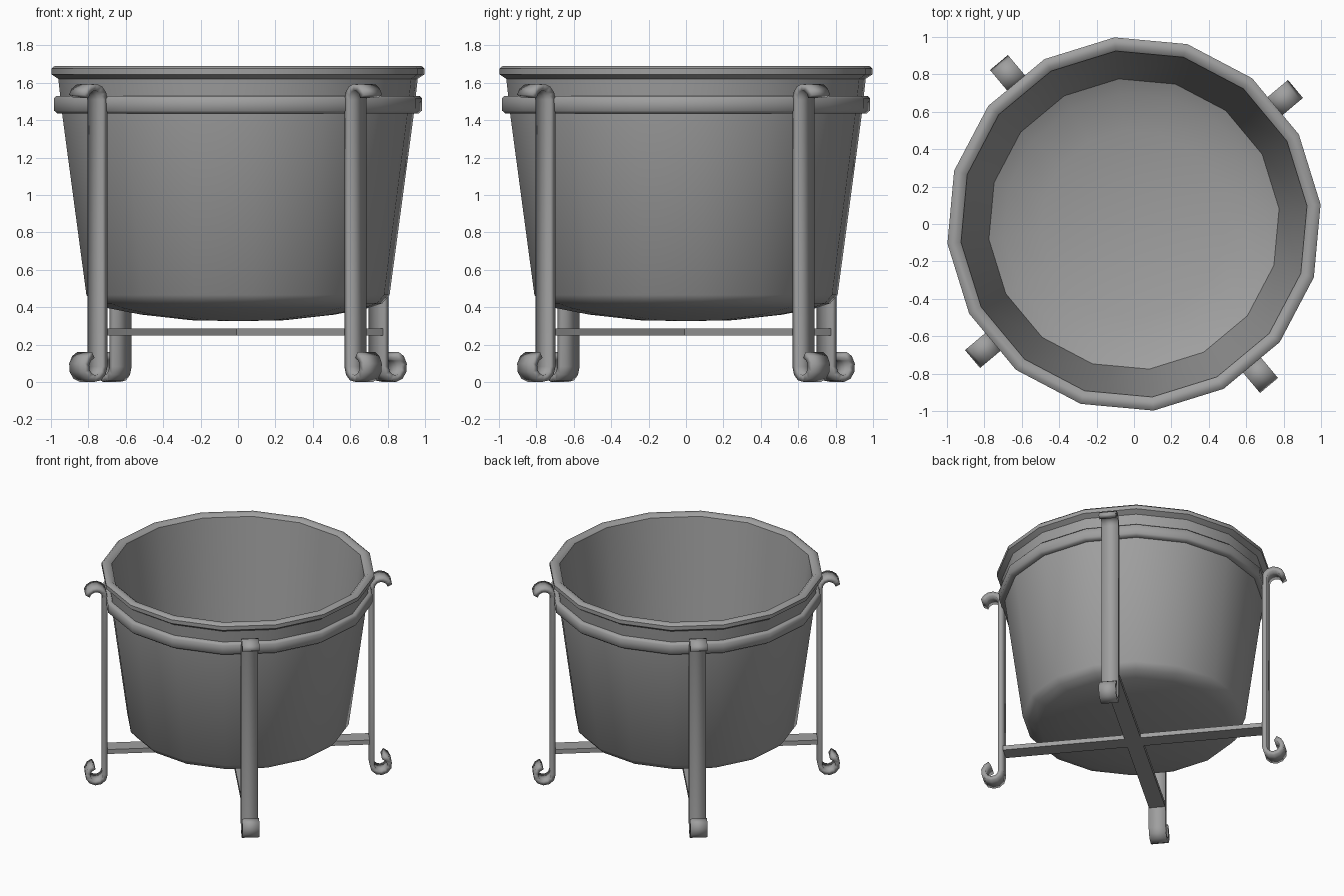
import bpy, bmesh
from math import sin, cos, radians
from mathutils import Vector, Matrix

if "Cube" in bpy.data.objects:
    bpy.data.objects.remove(bpy.data.objects["Cube"])

SIDES, TURN = 16, radians(6.0)     # pot facets and their rotation
LEG_ANGLE = 39.9                   # first leg, centred on a pot facet
LEG_R, STRAP_T = 0.98, 0.036

# Dark iron
iron = bpy.data.materials.new("dark_iron")
iron.diffuse_color = (0.35, 0.35, 0.35, 1)
iron.use_nodes = True
iron.node_tree.nodes["Principled BSDF"].inputs["Base Color"].default_value = iron.diffuse_color


def finish(bm, name, angle):
    bmesh.ops.recalc_face_normals(bm, faces=bm.faces)
    me = bpy.data.meshes.new(name)
    bm.to_mesh(me)
    bm.free()
    ob = bpy.data.objects.new(name, me)
    bpy.context.collection.objects.link(ob)
    me.materials.append(iron)
    me.shade_smooth()
    me.set_sharp_from_angle(angle=radians(angle))
    return ob


def lathe(name, profile, angle, closed=False):
    """Spin an (r, z) profile; r = 0 makes a pole."""
    bm = bmesh.new()
    rings = []
    for r, z in profile:
        if r == 0:
            rings.append([bm.verts.new((0, 0, z))] * SIDES)
        else:
            rings.append([bm.verts.new((r * cos(TURN + radians(360 / SIDES) * i),
                                        r * sin(TURN + radians(360 / SIDES) * i), z))
                          for i in range(SIDES)])
    pairs = list(zip(rings, rings[1:]))
    if closed:
        pairs.append((rings[-1], rings[0]))
    for a, b in pairs:
        for i in range(SIDES):
            j = (i + 1) % SIDES
            bm.faces.new(list(dict.fromkeys((a[i], a[j], b[j], b[i]))))
    return finish(bm, name, angle)


def strap(name, path, degrees, width, angle):
    """Flat bar of constant thickness along an (r, z) path, turned about z."""
    bm = bmesh.new()
    pts = [Vector(p) for p in path]
    sections = []
    for i, p in enumerate(pts):
        t = (pts[min(i + 1, len(pts) - 1)] - pts[max(i - 1, 0)]).normalized()
        n = Vector((-t.y, t.x)) * STRAP_T / 2
        sections.append([bm.verts.new((q.x, y, q.y)) for q, y in
                         ((p + n, -width / 2), (p + n, width / 2),
                          (p - n, width / 2), (p - n, -width / 2))])
    for a, b in zip(sections, sections[1:]):
        for k in range(4):
            m = (k + 1) % 4
            bm.faces.new((a[k], a[m], b[m], b[k]))
    bm.faces.new(sections[0])
    bm.faces.new(sections[-1])
    bm.transform(Matrix.Rotation(radians(degrees), 4, 'Z'))
    return finish(bm, name, angle)


def arc(cx, cz, r, start, end, steps):
    return [(cx + r * cos(radians(start + (end - start) * i / steps)),
             cz + r * sin(radians(start + (end - start) * i / steps)))
            for i in range(steps + 1)]


# Pot: domed base, tapered wall, rolled rim, inner wall and floor
lathe("pot", [(0, 0.325), (0.25, 0.33), (0.52, 0.36), (0.70, 0.395), (0.775, 0.42),
              (0.815, 0.465), (0.945, 1.43), (0.966, 1.62),
              (1.003, 1.645), (1.003, 1.675), (0.985, 1.69),
              (0.955, 1.69), (0.93, 1.67),
              (0.78, 0.47), (0.70, 0.43), (0.50, 0.39), (0.25, 0.36), (0, 0.355)], 42)

# Hoop that holds the pot to the stand
lathe("band", [(0.94, 1.435), (0.972, 1.435), (0.988, 1.45), (0.99, 1.515),
               (0.975, 1.53), (0.95, 1.53)], 55, closed=True)

# Legs: foot scroll, straight strap, outward hook at the top
leg_path = (arc(LEG_R + 0.064, 0.082, 0.064, 435, 180, 8)
            + arc(LEG_R + 0.066, 1.51, 0.066, 180, 15, 6))
for i in range(4):
    strap(f"leg_{i + 1}", leg_path, LEG_ANGLE + 90 * i, 0.125, 95)

# Cross brace under the pot: one full bar and two half bars
z, end, brace_w = 0.267, LEG_R - STRAP_T / 2, 0.12
strap("brace_full", [(-end, z), (end, z)], LEG_ANGLE, brace_w, 50)
for i in (1, 3):
    strap(f"brace_half_{i}", [(brace_w / 2, z), (end, z)], LEG_ANGLE + 90 * i, brace_w, 50)
